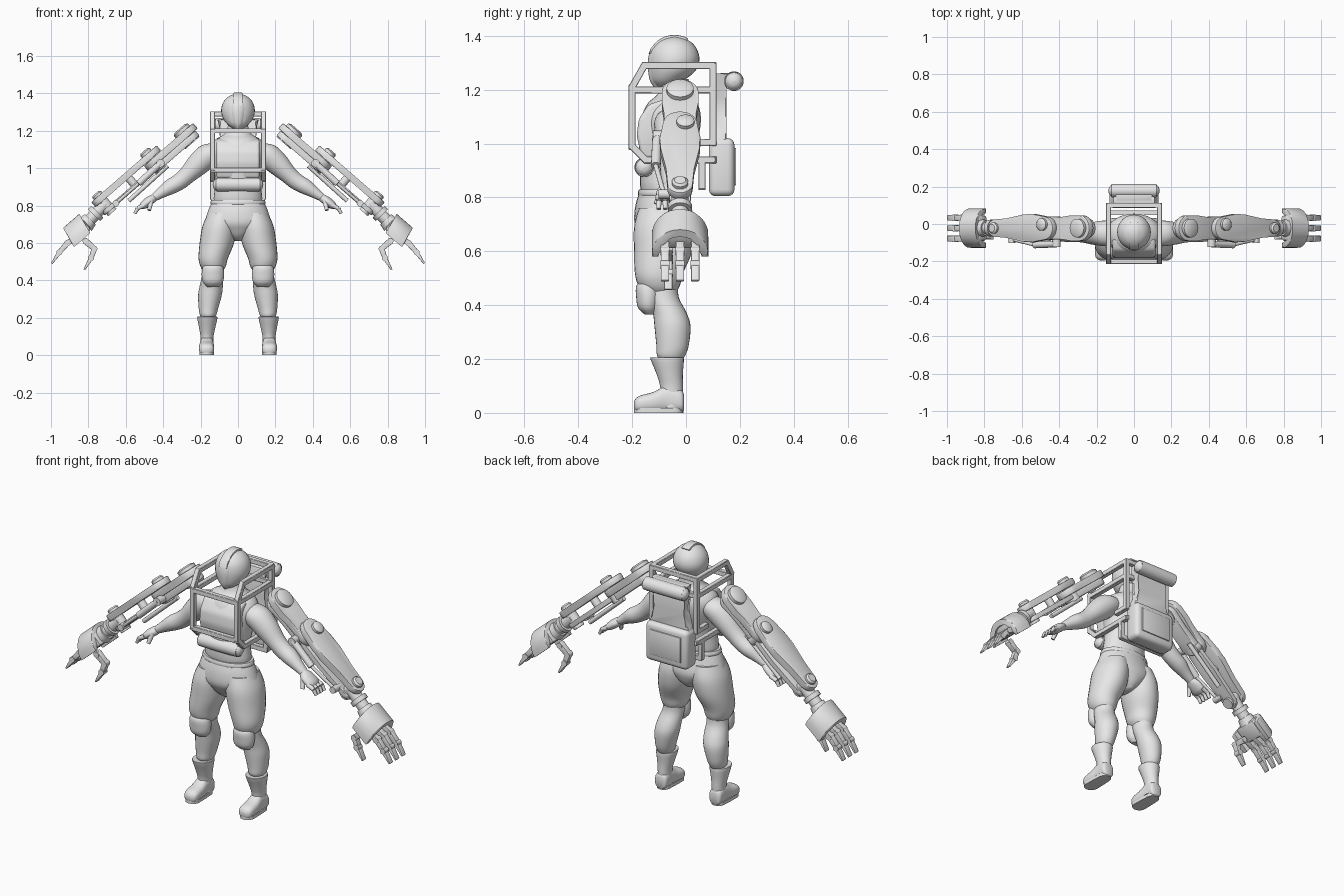
import bpy, bmesh, math
from mathutils import Matrix, Vector

if "Cube" in bpy.data.objects:
    bpy.data.objects.remove(bpy.data.objects["Cube"])

grey = bpy.data.materials.new("plain_grey")
grey.diffuse_color = (0.8, 0.8, 0.8, 1)
grey.use_nodes = True
grey.node_tree.nodes["Principled BSDF"].inputs["Base Color"].default_value = grey.diffuse_color


def finish(name, bm, mirror=False, angle=40):
    bmesh.ops.recalc_face_normals(bm, faces=bm.faces)
    me = bpy.data.meshes.new(name)
    bm.to_mesh(me)
    bm.free()
    me.materials.append(grey)
    me.shade_smooth()
    me.set_sharp_from_angle(angle=math.radians(angle))
    ob = bpy.data.objects.new(name, me)
    bpy.context.collection.objects.link(ob)
    if mirror:
        ob.modifiers.new("mirror", 'MIRROR').use_mirror_merge = False
    return ob


def loft(name, rings, T=(0, 0, 1), A=(1, 0, 0), mirror=False, n=28, steps=4, power=1.0):
    """Smooth skin over elliptical rings (x, y, z, radius along A, radius along T x A)."""
    A = Vector(A)
    B = Vector(T).normalized().cross(A)
    pts = [Vector(r) for r in rings]
    path = []
    for i in range(len(pts) - 1):
        a, b, c, d = pts[max(i - 1, 0)], pts[i], pts[i + 1], pts[min(i + 2, len(pts) - 1)]
        for k in range(steps):
            t = k / steps
            path.append(0.5 * (2 * b + (c - a) * t + (2 * a - 5 * b + 4 * c - d) * t * t
                               + (3 * b - a - 3 * c + d) * t ** 3))
    path.append(pts[-1])
    bm = bmesh.new()
    loops = []
    for p in path:
        ring = []
        for j in range(n):
            c, s = math.cos(math.tau * j / n), math.sin(math.tau * j / n)
            c = math.copysign(abs(c) ** power, c)
            s = math.copysign(abs(s) ** power, s)
            ring.append(bm.verts.new(Vector(p[:3]) + A * c * max(p[3], .002) + B * s * max(p[4], .002)))
        loops.append(ring)
    for r, q in zip(loops, loops[1:]):
        for j in range(n):
            bm.faces.new((r[j], r[(j + 1) % n], q[(j + 1) % n], q[j]))
    bm.faces.new(loops[0])
    bm.faces.new(loops[-1])
    return finish(name, bm, mirror)


def slab(name, outline, c0, c1, M=Matrix(), bevel=0.0, mirror=False, seg=2):
    """Extrude a 2D outline between two depths, then place it with M."""
    bm = bmesh.new()
    lo = [bm.verts.new((a, b, c0)) for a, b in outline]
    hi = [bm.verts.new((a, b, c1)) for a, b in outline]
    caps = [bm.faces.new(lo), bm.faces.new(hi)]
    for i in range(len(lo)):
        j = (i + 1) % len(lo)
        bm.faces.new((lo[i], lo[j], hi[j], hi[i]))
    if bevel:
        edges = bm.edges[:] if len(lo) < 7 else list({e for f in caps for e in f.edges})
        bmesh.ops.bevel(bm, geom=edges, offset=bevel, segments=seg, profile=0.5, affect='EDGES')
    bm.transform(M)
    return finish(name, bm, mirror)


def rod(name, p, q, r0, r1=None, mirror=False, n=20, M=Matrix()):
    p, q = M @ Vector(p), M @ Vector(q)
    bm = bmesh.new()
    bmesh.ops.create_cone(bm, cap_ends=True, segments=n, radius1=r0, radius2=r0 if r1 is None else r1,
                          depth=(q - p).length)
    bm.transform(Matrix.Translation((p + q) / 2) @ (q - p).to_track_quat('Z', 'Y').to_matrix().to_4x4())
    return finish(name, bm, mirror)


def basis(a, b, c, o=(0, 0, 0)):
    return Matrix([[a[i], b[i], c[i], o[i]] for i in range(3)] + [[0, 0, 0, 1]])


def rect(a0, a1, b0, b1):
    return [(a0, b0), (a1, b0), (a1, b1), (a0, b1)]


def bar(name, p, q, w=0.026, mirror=False):
    """Square frame tube, turned so its sides face the axes."""
    p, q = Vector(p), Vector(q)
    d = (q - p).normalized()
    s = Vector((0, 1, 0)) if abs(d.x) > .9 else Vector((1, 0, 0))
    M = basis(s, d.cross(s), d, (p + q) / 2)
    h, L = w / 2, (q - p).length / 2 + w / 3
    return slab(name, rect(-h, h, -h, h), -L, L, M, 0.002, mirror, 1)


def link(stations, n=10):
    """Outline with round ends from (position, half width) stations."""
    (u0, w0), (u1, w1) = stations[0], stations[-1]
    arc = [-math.pi / 2 + math.pi * i / n for i in range(n + 1)]
    return ([(u1 + w1 * math.cos(t), w1 * math.sin(t)) for t in arc]
            + [(u, w) for u, w in reversed(stations[1:-1])]
            + [(u0 - w0 * math.cos(t), -w0 * math.sin(t)) for t in arc]
            + [(u, -w) for u, w in stations[1:-1]])


def pill(name, y, z, half, r):
    loft(name, [(-half, y, z, 0, 0), (-half + r * .12, y, z, r * .5, r * .5), (-half + r * .5, y, z, r * .88, r * .88),
                (-half + r, y, z, r, r), (half - r, y, z, r, r), (half - r * .5, y, z, r * .88, r * .88),
                (half - r * .12, y, z, r * .5, r * .5), (half, y, z, 0, 0)], (1, 0, 0), (0, 1, 0), steps=3)


# --- body ---
loft("torso", [(0, -.08, .79, .12, .075), (0, -.085, .84, .13, .085), (0, -.08, .93, .12, .09),
               (0, -.065, 1.03, .135, .112), (0, -.055, 1.10, .15, .11), (0, -.05, 1.15, .125, .092),
               (0, -.045, 1.185, .07, .06), (0, -.04, 1.24, .05, .05)])
loft("belt", [(0, -.085, .80, .142, .09), (0, -.085, .815, .147, .094), (0, -.085, .83, .142, .09)])
loft("hips", [(0, -.085, .82, .14, .088), (0, -.085, .77, .16, .103), (0, -.08, .71, .172, .112),
              (0, -.075, .67, .12, .1), (0, -.072, .635, .06, .08), (0, -.07, .61, .02, .05)])
loft("thigh", [(.085, -.08, .76, .075, .095), (.098, -.08, .69, .092, .113), (.113, -.085, .6, .092, .108),
               (.132, -.1, .52, .079, .09), (.133, -.1, .475, .068, .078), (.133, -.095, .45, .052, .06)], mirror=True)
loft("shin", [(.133, -.09, .49, .052, .06), (.135, -.085, .43, .056, .058), (.143, -.06, .37, .062, .063),
              (.15, -.05, .32, .063, .067), (.158, -.05, .25, .052, .06), (.16, -.055, .215, .044, .053),
              (.16, -.055, .195, .034, .042), (.16, -.055, .17, .034, .042)], mirror=True)
loft("knee_pad", [(.134, -.135, .365, .03, .018), (.134, -.14, .39, .053, .038), (.134, -.14, .43, .06, .045),
                  (.134, -.14, .47, .055, .045), (.134, -.135, .495, .04, .03)], mirror=True)
loft("boot_shaft", [(.166, -.055, .02, .036, .043), (.166, -.053, .09, .034, .042), (.165, -.06, .14, .042, .048),
                    (.164, -.07, .2, .054, .062), (.164, -.072, .205, .048, .056)], mirror=True)
loft("boot_foot", [(.167, -.008, .04, .025, .03), (.167, -.02, .045, .036, .043), (.167, -.07, .052, .036, .05),
                   (.168, -.12, .04, .04, .038), (.168, -.165, .034, .04, .032), (.168, -.185, .03, .032, .025),
                   (.168, -.194, .028, .015, .012)], (0, -1, 0), mirror=True, power=.8)
slab("boot_sole", link([(-.155, .039), (-.1, .038), (-.045, .035)]), 0, .018,
     basis((0, 1, 0), (-1, 0, 0), (0, 0, 1), (.168, 0, 0)), mirror=True)
loft("arm", [(.09, -.05, 1.1, .055, .045), (.15, -.05, 1.075, .068, .064), (.21, -.05, 1.025, .062, .062),
             (.27, -.05, .965, .05, .048), (.31, -.05, .93, .046, .045), (.36, -.052, .9, .044, .042),
             (.41, -.058, .868, .032, .03), (.455, -.062, .838, .023, .02)], (.75, 0, -.66), (0, 1, 0), True)
loft("human_palm", [(.445, -.062, .845, .024, .02), (.47, -.065, .828, .042, .024), (.503, -.065, .803, .045, .022),
                    (.52, -.065, .79, .034, .012)], (.75, 0, -.66), (0, 1, 0), True)
for i in range(4):
    y = -.101 + i * .024
    rod("human_finger", (.5, y, .803), (.537, y, .785), .0125, .011, True, 10)
    rod("human_fingertip", (.537, y, .785), (.552, y, .757), .011, .008, True, 10)
rod("human_thumb", (.465, -.09, .825), (.475, -.11, .775), .014, .01, True, 10)

# --- helmet ---
loft("helmet", [(0, -.075, 1.213, .03, .035), (0, -.068, 1.235, .058, .06), (0, -.05, 1.27, .082, .085),
                (0, -.043, 1.31, .09, .093), (0, -.043, 1.35, .08, .084), (0, -.043, 1.38, .055, .058),
                (0, -.043, 1.397, .02, .02)])
loft("visor", [(0, -.1, 1.21, .012, .02), (0, -.1, 1.24, .033, .036), (0, -.1, 1.3, .047, .042),
               (0, -.095, 1.345, .045, .038), (0, -.085, 1.37, .03, .03)])
YZ = basis((0, 1, 0), (0, 0, 1), (1, 0, 0))
fan = [math.radians(60 + i * 10) for i in range(11)]
slab("helmet_crest", [(-.043 + .102 * math.cos(t), 1.3 + .104 * math.sin(t)) for t in fan]
     + [(-.043 + .08 * math.cos(t), 1.302 + .08 * math.sin(t)) for t in reversed(fan)], -.024, .024, YZ, .004)

# --- chest unit, front roll and back pack ---
XZ = basis((1, 0, 0), (0, 0, 1), (0, -1, 0))
slab("chest_unit", [(-.08, .945), (-.165, .945), (-.183, 1.03), (-.176, 1.09), (-.14, 1.145), (-.08, 1.165)],
     -.115, .115, YZ, .014, seg=3)
pill("front_roll", -.155, .912, .135, .036)
slab("pack_lower", rect(-.13, .13, .805, 1.02), -.18, -.085, XZ, .025, seg=4)
slab("pack_panel", rect(-.095, .095, .845, .985), -.186, -.175, XZ, .004)
slab("pack_upper", [(-.125, 1.0), (.125, 1.0), (.115, 1.04), (.08, 1.1), (.085, 1.17), (.11, 1.26),
                    (-.11, 1.26), (-.085, 1.17), (-.08, 1.1), (-.115, 1.04)], -.15, -.1, XZ, .012)
slab("roll_mount", rect(-.1, .1, 1.215, 1.262), -.175, -.12, XZ, .01)
pill("pack_roll", .178, 1.232, .137, .036)

# --- cage frame ---
fx = .136
for p, q in [((-.2, .99), (-.2, 1.21)), ((-.2, 1.21), (-.155, 1.29)), ((-.155, 1.29), (.1, 1.29)),
             ((-.2, 1.2), (.1, 1.2)), ((.1, 1.29), (.1, 1.0)), ((-.2, .99), (-.15, .94)),
             ((-.15, .94), (.1, .94)), ((.02, 1.005), (.1, 1.005)), ((.06, .94), (.06, .84))]:
    bar("cage_side", (fx, *p), (fx, *q), mirror=True)
for y, z in [(-.2, 1.2), (-.2, .99), (.1, 1.29), (.1, 1.2), (.1, .94), (.06, .84)]:
    bar("cage_cross", (-fx, y, z), (fx, y, z))

# --- large machine arms, laid out along their own slope ---
t = math.radians(41)
U, N, O = (math.cos(t), 0, -math.sin(t)), (math.sin(t), 0, math.cos(t)), (.283, -.022, 1.18)
ARM = basis(U, (0, 1, 0), N, O)
slab("upper_link", link([(-.005, .068), (.06, .068), (.12, .06), (.215, .062)]), -.02, .018, ARM, .006, True)
slab("upper_link_under", link([(0, .055), (.1, .045), (.2, .05)]), -.055, -.02, ARM, .005, True)
slab("fore_link", link([(.215, .062), (.3, .076), (.36, .073), (.48, .052), (.57, .046)]), .02, .056, ARM, .006, True)
slab("fore_link_under", link([(.25, .045), (.38, .05), (.57, .038)]), -.045, -.02, ARM, .005, True)
for u, v, r, a, b in [(0, 0, .05, -.06, .035), (.223, .02, .033, -.06, .07), (.567, 0, .03, -.06, .068),
                      (.38, 0, .022, -.03, .03)]:
    rod("joint_pin", (u, v, a), (u, v, b), r, r, True, 28, ARM)
    rod("joint_cap", (u, v, b), (u, v, b + .008), r, r * .7, True, 28, ARM)
rod("piston_sleeve", (.2, -.085, -.03), (.36, -.09, -.035), .018, .018, True, 16, ARM)
rod("piston_shaft", (.36, -.09, -.035), (.52, -.06, -.035), .009, .009, True, 12, ARM)
rod("piston_knob", (.2, -.1, -.03), (.2, -.03, -.03), .022, .022, True, 16, ARM)
rod("piston_anchor", (.52, -.08, -.035), (.52, -.02, -.035), .018, .018, True, 16, ARM)
rod("lower_piston", (.18, .03, -.065), (.46, .03, -.07), .012, .012, True, 12, ARM)
rod("wrist", (.56, 0, 0), (.74, 0, -.015), .032, .032, True, 24, ARM)
rod("wrist_collar", (.625, 0, -.004), (.65, 0, -.006), .045, .045, True, 24, ARM)
rod("wrist_cuff", (.68, 0, -.01), (.72, 0, -.014), .04, .048, True, 24, ARM)

# --- machine hands, with a slanted guard over the back of the hand ---
HAND = basis((0, 1, 0), N, U, O)
slab("palm", rect(-.068, .068, -.055, .02), .71, .81, HAND, .015, True)
GUARD = basis((0, 1, 0), Vector(N) - .2 * Vector(U), U, O)
fan = [math.pi * i / 18 for i in range(19)]
slab("hand_guard", [(.105 * math.cos(a), -.065 + .116 * math.sin(a) ** .8) for a in fan]
     + [(.08 * math.cos(a), -.065 + .085 * math.sin(a) ** .8) for a in reversed(fan)], .715, .83, GUARD, .005, True)


def finger(name, y, joints, w):
    for k, ((x0, z0), (x1, z1)) in enumerate(zip(joints, joints[1:])):
        d = Vector((x1 - x0, 0, z1 - z0))
        L = d.length
        d.normalize()
        M = basis(d, d.cross(Vector((0, 1, 0))), (0, 1, 0), (x0, y, z0))
        a, b = w * (1 - .12 * k), w * (1 - .12 * k) * (.35 if k == len(joints) - 2 else .85)
        slab(name, [(-.006, -a), (L, -b), (L, b), (-.006, a)], -w * .9, w * .9, M, .003, True)
        rod(name + "_knuckle", (x0, y - w, z0), (x0, y + w, z0), w * .95, None, True, 14)


for y in (-.078, -.022, .034):
    finger("machine_finger", y, [(.855, .635), (.912, .6), (.955, .55), (.996, .49)], .017)
finger("machine_thumb", -.066, [(.815, .61), (.768, .57), (.785, .52), (.822, .457)], .017)
